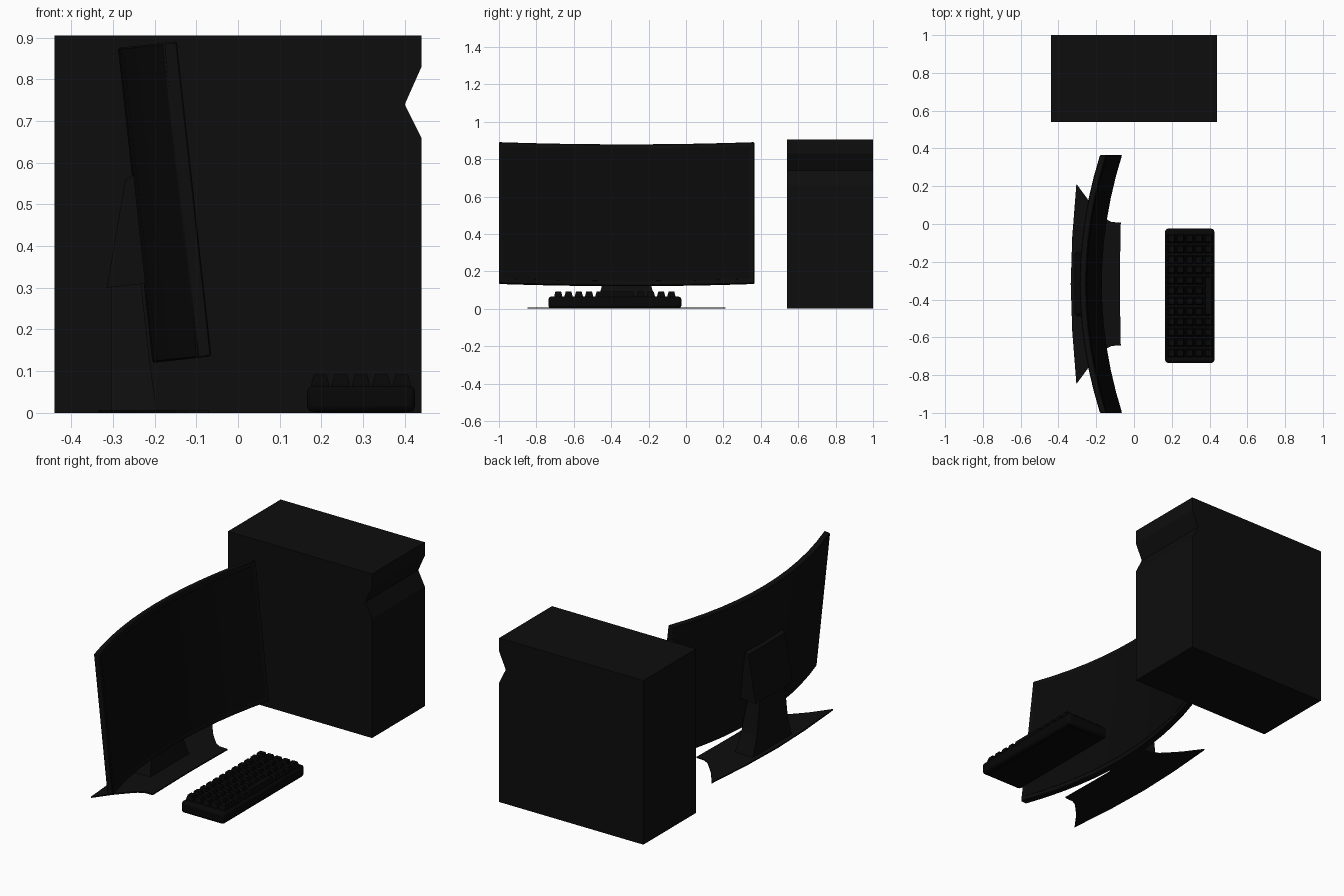
import bpy, bmesh
from mathutils import Vector

cube = bpy.data.objects.get("Cube")
if cube:
    bpy.data.objects.remove(cube, do_unlink=True)


def material(name, value):
    mat = bpy.data.materials.new(name)
    mat.use_nodes = True
    color = (value, value, value, 1)
    mat.diffuse_color = color
    mat.node_tree.nodes["Principled BSDF"].inputs["Base Color"].default_value = color
    return mat


CASE = material("case black", 0.004)
SCREEN = material("screen black", 0.003)
KEYS = material("keyboard black", 0.002)


def finish(name, bm, mat, bevel=0, segments=2, smooth=False):
    bmesh.ops.recalc_face_normals(bm, faces=bm.faces[:])
    mesh = bpy.data.meshes.new(name)
    bm.to_mesh(mesh)
    bm.free()
    mesh.materials.append(mat)
    obj = bpy.data.objects.new(name, mesh)
    bpy.context.collection.objects.link(obj)
    if bevel:
        mod = obj.modifiers.new("Bevel", "BEVEL")
        mod.width = bevel
        mod.segments = segments
    if smooth:
        bpy.ops.object.select_all(action="DESELECT")
        obj.select_set(True)
        bpy.context.view_layer.objects.active = obj
        bpy.ops.object.shade_smooth_by_angle(angle=0.5)
    return obj


def loft(bm, rings):
    """Join equal rings of points into a capped solid."""
    loops = [[bm.verts.new(p) for p in ring] for ring in rings]
    for a, b in zip(loops, loops[1:]):
        for i in range(len(a)):
            j = (i + 1) % len(a)
            bm.faces.new((a[i], a[j], b[j], b[i]))
    bm.faces.new(loops[0])
    bm.faces.new(loops[-1])


def rect(x0, x1, y0, y1, z):
    return [(x0, y0, z), (x1, y0, z), (x1, y1, z), (x0, y1, z)]


MID = -0.3175  # centre line of the monitor

# Computer case with a notch across its front panel
profile = [(-0.44, 0), (0.44, 0), (0.44, 0.66), (0.40, 0.74),
           (0.44, 0.83), (0.44, 0.905), (-0.44, 0.905)]
bm = bmesh.new()
loft(bm, [[(x, y, z) for x, z in profile] for y in (0.54, 1.0)])
finish("computer_case", bm, CASE)

# Curved, tilted monitor
OUT = Vector((0.994, 0, 0.109))
UP = Vector((-0.109, 0, 0.994))


def curved_panel(name, half, low, high, back, front, mat, bevel=0):
    bm = bmesh.new()
    rings = []
    steps = 12
    for i in range(steps + 1):
        y = half * (2 * i / steps - 1)
        bulge = 0.108 * (y / 0.6825) ** 2
        base = Vector((-0.205, MID + y, 0.12))
        rings.append([base + OUT * (bulge + d) + UP * h
                      for d, h in ((back, low), (front, low), (front, high), (back, high))])
    loft(bm, rings)
    finish(name, bm, mat, bevel, 1, True)


curved_panel("monitor_shell", 0.6825, 0, 0.76, 0, 0.035, CASE, 0.004)
curved_panel("screen", 0.66, 0.025, 0.738, 0.034, 0.037, SCREEN)

# Monitor mount on the back of the shell
mount = [(-0.315, 0.30), (-0.222, 0.31), (-0.25, 0.57), (-0.27, 0.56)]
bm = bmesh.new()
loft(bm, [[(x, MID + s * 0.16, z) for x, z in mount] for s in (-1, 1)])
finish("monitor_mount", bm, CASE)

# Stand neck, flared towards the foot
bm = bmesh.new()
loft(bm, [rect(-0.305, front, MID - w, MID + w, z)
          for front, w, z in ((-0.195, 0.17, 0.004), (-0.21, 0.135, 0.11), (-0.235, 0.105, 0.33))])
finish("stand_neck", bm, CASE)

# Flat stand foot with swept tips
side = [(-0.073, 0.16), (-0.07, 0.325), (-0.12, 0.328), (-0.15, 0.345),
        (-0.185, 0.38), (-0.235, 0.435), (-0.305, 0.53), (-0.327, 0.25)]
outline = ([(-0.075, 0)] + side + [(-0.335, 0)] + [(x, -y) for x, y in reversed(side)])
bm = bmesh.new()
loft(bm, [[(x, MID + y, z) for x, y in outline] for z in (0, 0.007)])
finish("stand_foot", bm, CASE)

# Keyboard body
bm = bmesh.new()
loft(bm, [rect(0.165, 0.425, -0.735, -0.025, z) for z in (0.002, 0.065)])
finish("keyboard_body", bm, KEYS, 0.014, 2, True)

# Underside panel
bm = bmesh.new()
loft(bm, [rect(0.19, 0.40, -0.71, -0.05, z) for z in (0, 0.004)])
finish("keyboard_underside", bm, KEYS)

# Tapered keycaps, with one wide key in the row nearest the user
bm = bmesh.new()
ROWS, COLUMNS = 5, 12
for row in range(ROWS):
    x = 0.197 + row * 0.049
    for col in range(COLUMNS):
        y = -0.683 + col * 0.055
        reach = 0
        if row == ROWS - 1 and 4 <= col <= 7:
            if col > 4:
                continue
            reach = 3 * 0.055
        rings = []
        for r, z in ((0.022, 0.06), (0.021, 0.07), (0.015, 0.092)):
            rings.append(rect(x - r, x + r, y - r, y + reach + r, z))
        loft(bm, rings)
finish("keycaps", bm, KEYS)
